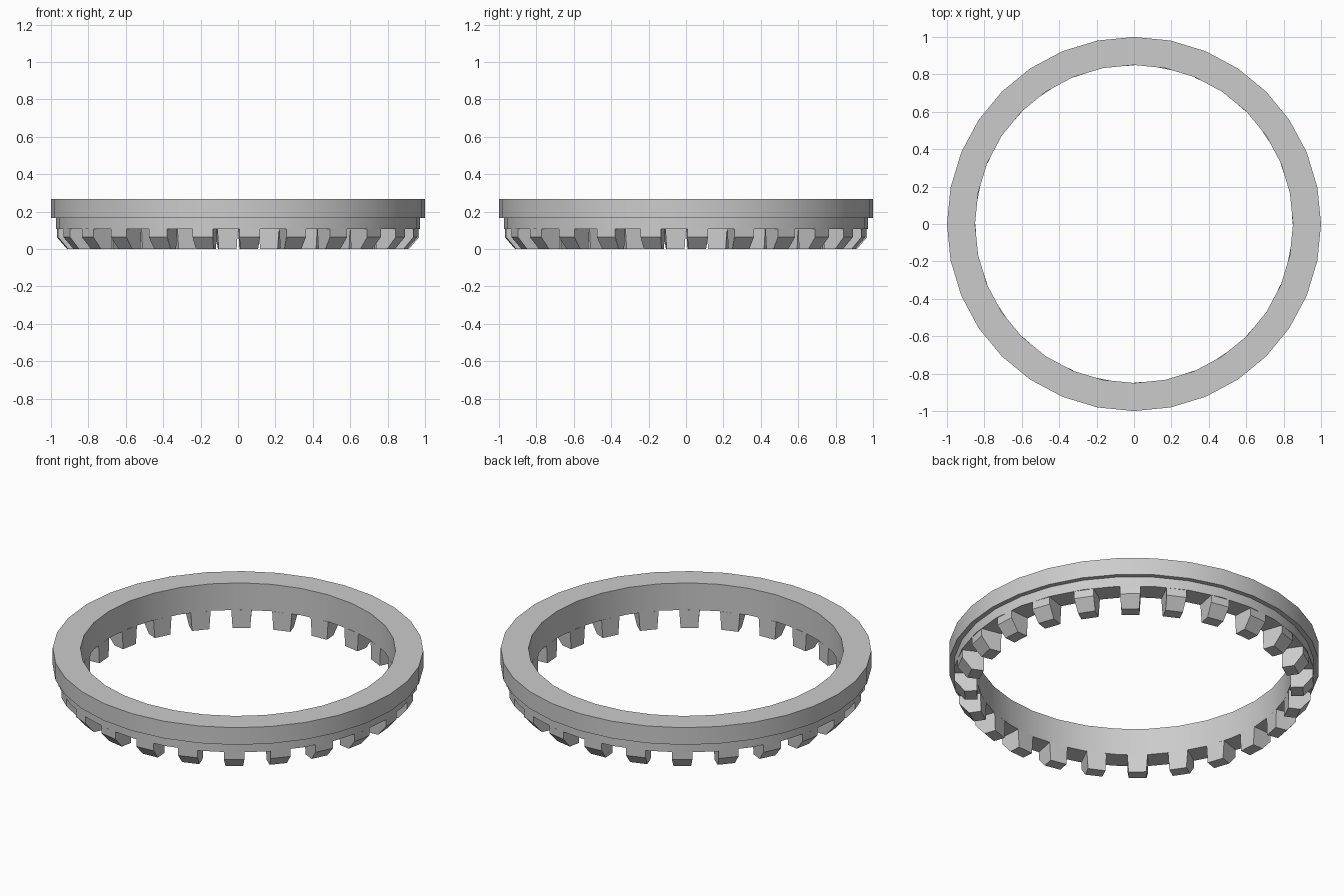
import bpy, bmesh, math
from mathutils import Matrix

if "Cube" in bpy.data.objects:
    bpy.data.objects.remove(bpy.data.objects["Cube"])

SEGMENTS, TEETH = 32, 24


def finish(name, bm):
    bmesh.ops.recalc_face_normals(bm, faces=bm.faces[:])
    me = bpy.data.meshes.new(name)
    bm.to_mesh(me)
    bm.free()
    ob = bpy.data.objects.new(name, me)
    bpy.context.collection.objects.link(ob)
    bpy.ops.object.select_all(action='DESELECT')
    bpy.context.view_layer.objects.active = ob
    ob.select_set(True)
    bpy.ops.object.shade_smooth_by_angle(angle=math.radians(30))
    return ob


# Stepped ring: closed (radius, z) profile swept around z
profile = [(0.85, 0.108), (0.973, 0.108), (0.973, 0.166),
           (1.0, 0.166), (1.0, 0.268), (0.85, 0.268)]
bm = bmesh.new()
loops = []
for i in range(SEGMENTS):
    a = math.tau * i / SEGMENTS
    loops.append([bm.verts.new((r * math.cos(a), r * math.sin(a), z)) for r, z in profile])
n = len(profile)
for i in range(SEGMENTS):
    p, q = loops[i], loops[(i + 1) % SEGMENTS]
    for j in range(n):
        k = (j + 1) % n
        bm.faces.new((p[j], q[j], q[k], p[k]))
finish("ring", bm)

# Teeth under the ring: (radius, z, half width), outer lower edge sloped inward
tooth = [(0.846, 0.0, 0.048), (0.913, 0.0, 0.048), (0.967, 0.063, 0.055),
         (0.967, 0.108, 0.055), (0.846, 0.108, 0.055)]
bm = bmesh.new()
for i in range(TEETH):
    rot = Matrix.Rotation(math.radians(3.75) + math.tau * i / TEETH, 4, 'Z')
    sides = []
    for s in (-1, 1):
        verts = [bm.verts.new((r, s * w, z)) for r, z, w in tooth]
        bmesh.ops.transform(bm, matrix=rot, verts=verts)
        bm.faces.new(verts)
        sides.append(verts)
    a, b = sides
    for j in range(len(tooth)):
        k = (j + 1) % len(tooth)
        bm.faces.new((a[j], a[k], b[k], b[j]))
finish("teeth", bm)
